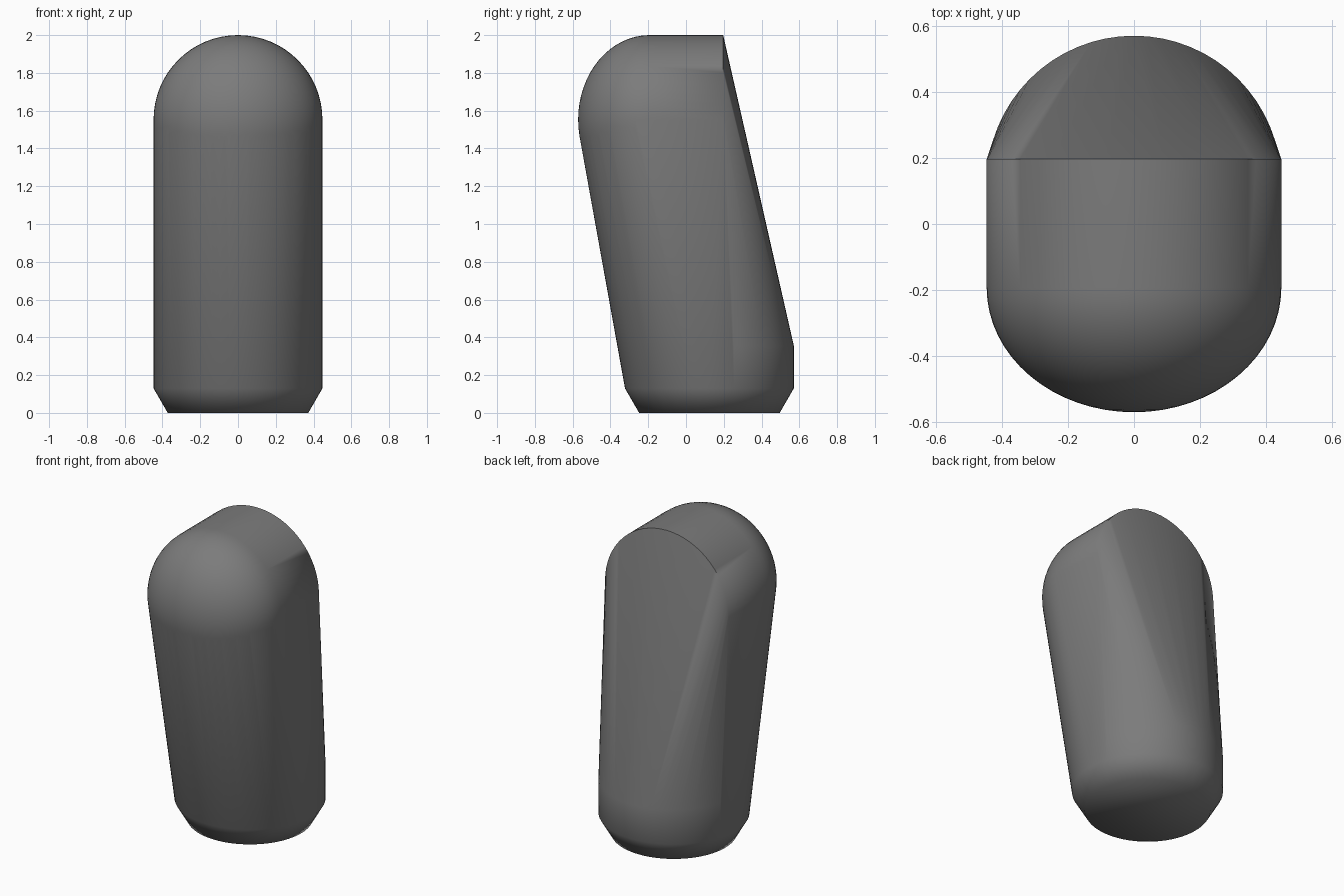
import bpy, bmesh, math

if "Cube" in bpy.data.objects:
    bpy.data.objects.remove(bpy.data.objects["Cube"])

R = 0.447          # body half-width
SEG = 64
bm = bmesh.new()

# Base: chamfered round foot, set towards the back
for radius, z in ((0.372, 0.0), (R, 0.13), (R, 0.355)):
    for i in range(SEG):
        a = 2 * math.pi * i / SEG
        bm.verts.new((radius * math.cos(a), 0.124 + radius * math.sin(a), z))

# Head: lying barrel with a flat back end and a rounded front end
CZ = 2.0 - R


def head_ring(radius, y):
    for i in range(SEG):
        a = 2 * math.pi * i / SEG
        bm.verts.new((radius * math.cos(a), y, CZ + radius * math.sin(a)))


head_ring(R, 0.197)
DOME = 16
for k in range(DOME):
    t = 0.5 * math.pi * k / DOME
    head_ring(R * math.cos(t), -0.193 - 0.378 * math.sin(t))
bm.verts.new((0, -0.571, CZ))

# Body: taut skin stretched around foot and head
res = bmesh.ops.convex_hull(bm, input=bm.verts[:])
inner = {v for v in res["geom_interior"] + res["geom_unused"]
         if isinstance(v, bmesh.types.BMVert)}
bmesh.ops.delete(bm, geom=[v for v in inner if v.is_valid], context='VERTS')
bmesh.ops.delete(bm, geom=[v for v in bm.verts if not v.link_faces], context='VERTS')
bmesh.ops.recalc_face_normals(bm, faces=bm.faces[:])

mesh = bpy.data.meshes.new("leaning_body")
bm.to_mesh(mesh)
bm.free()
body = bpy.data.objects.new("leaning_body", mesh)
bpy.context.collection.objects.link(body)

# Dark grey finish
mat = bpy.data.materials.new("dark_grey")
mat.diffuse_color = (0.2, 0.2, 0.2, 1)
mat.use_nodes = True
mat.node_tree.nodes["Principled BSDF"].inputs["Base Color"].default_value = mat.diffuse_color
mesh.materials.append(mat)

bpy.context.view_layer.objects.active = body
body.select_set(True)
bpy.ops.object.shade_smooth_by_angle(angle=math.radians(70))
